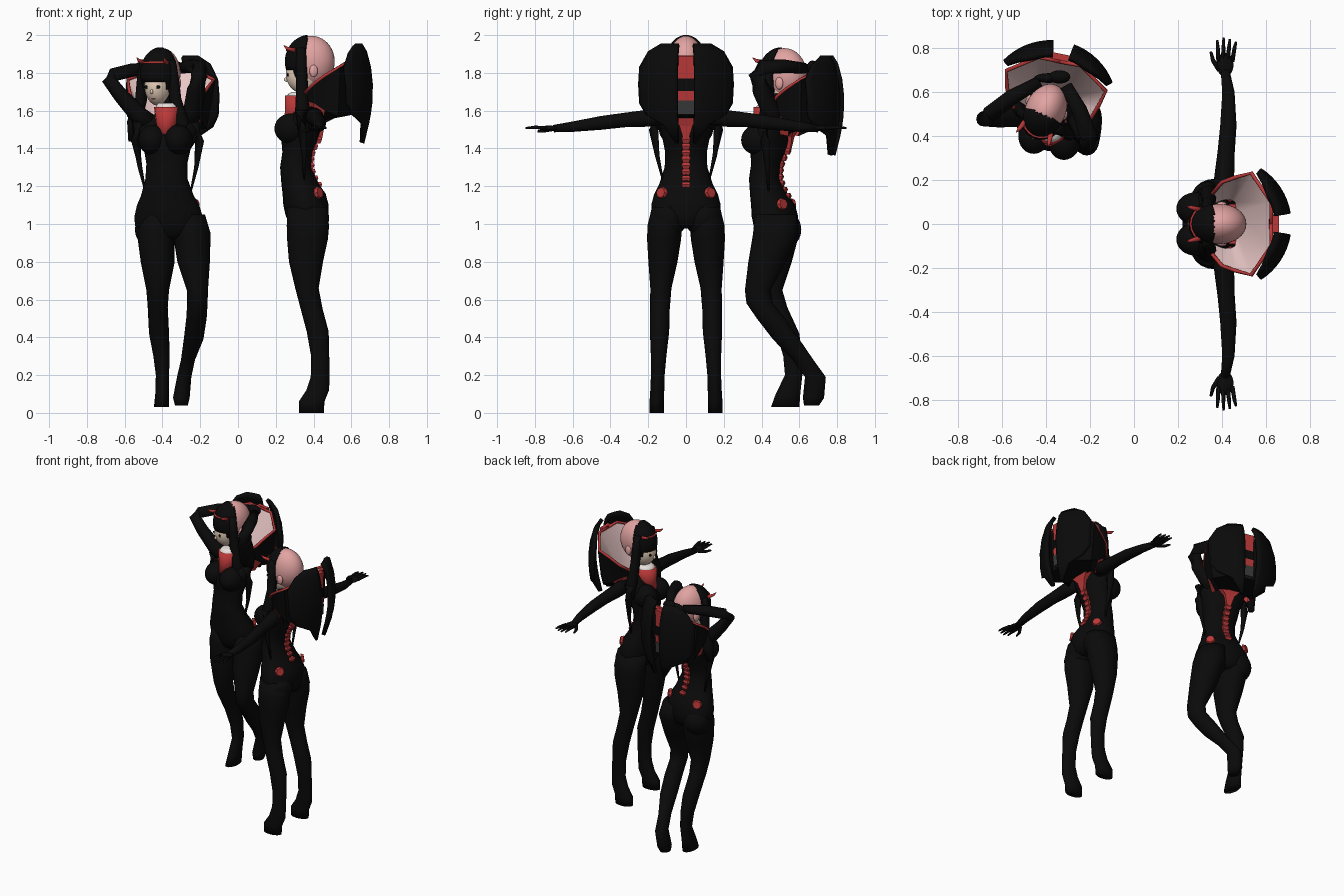
import bpy, bmesh
from math import sin, cos, pi, radians
from mathutils import Matrix, Vector

cube = bpy.data.objects.get("Cube")
if cube:
    bpy.data.objects.remove(cube)


def material(name, r, g, b):
    m = bpy.data.materials.new(name)
    m.use_nodes = True
    m.diffuse_color = (r, g, b, 1)
    node = m.node_tree.nodes["Principled BSDF"]
    node.inputs["Base Color"].default_value = (r, g, b, 1)
    node.inputs["Roughness"].default_value = 0.8
    return m


BLACK = material("suit black", .003, .003, .003)
RED = material("armour red", .5, .04, .04)
PINK = material("scalp pink", .76, .37, .36)
PALE = material("lining pale pink", .82, .58, .57)
SKIN = material("face skin", .88, .69, .54)
WHITE = material("collar white", .85, .8, .77)
GREY = material("panel grey", .04, .04, .04)


def finish(bm, name, frame, mats, smooth=True):
    bmesh.ops.recalc_face_normals(bm, faces=bm.faces)
    bm.transform(frame)
    for f in bm.faces:
        f.smooth = smooth
    me = bpy.data.meshes.new(name)
    bm.to_mesh(me)
    bm.free()
    for m in mats:
        me.materials.append(m)
    ob = bpy.data.objects.new(name, me)
    bpy.context.collection.objects.link(ob)
    return ob


def bridge(bm, rings, closed=True):
    for a, b in zip(rings, rings[1:]):
        n = len(a)
        for i in range(n if closed else n - 1):
            j = (i + 1) % n
            bm.faces.new((a[i], a[j], b[j], b[i]))


def loft(name, frame, mat, sections, n=24, side=1):
    # stacked horizontal ellipses: x, y, z, half width, half depth
    bm = bmesh.new()
    rings = [[bm.verts.new((side * x + rx * cos(2 * pi * i / n), y + ry * sin(2 * pi * i / n), z))
              for i in range(n)] for x, y, z, rx, ry in sections]
    bridge(bm, rings)
    bm.faces.new(rings[0])
    bm.faces.new(rings[-1])
    return finish(bm, name, frame, [mat])


def tube(name, frame, mat, path, n=12, side=1):
    # round limb along a path of x, y, z, radius
    bm = bmesh.new()
    pts = [Vector((side * x, y, z)) for x, y, z, r in path]
    rings = []
    for k, p in enumerate(pts):
        d = (pts[min(k + 1, len(pts) - 1)] - pts[max(k - 1, 0)]).normalized()
        q = d.to_track_quat('Z', 'Y')
        r = path[k][3]
        rings.append([bm.verts.new(p + q @ Vector((r * cos(2 * pi * i / n), r * sin(2 * pi * i / n), 0)))
                      for i in range(n)])
    bridge(bm, rings)
    bm.faces.new(rings[0])
    bm.faces.new(rings[-1])
    return finish(bm, name, frame, [mat])


def ball(name, frame, mat, centre, radii, keep=None):
    bm = bmesh.new()
    bmesh.ops.create_uvsphere(bm, u_segments=32, v_segments=20, radius=1)
    bm.transform(Matrix.Translation(centre) @ Matrix.Diagonal((*radii, 1)))
    if keep:
        bad = [f for f in bm.faces if not keep(f.calc_center_median())]
        bmesh.ops.delete(bm, geom=bad, context='FACES')
    return finish(bm, name, frame, [mat])


def plate(name, frame, mat, rows, thick):
    # flat strip of rows: half width, y, z
    bm = bmesh.new()
    rings = [[bm.verts.new(c) for c in ((-w, y, z), (w, y, z), (w, y - thick, z), (-w, y - thick, z))]
             for w, y, z in rows]
    bridge(bm, rings)
    bm.faces.new(rings[0])
    bm.faces.new(rings[-1])
    return finish(bm, name, frame, [mat], False)


def hood(name, frame):
    # pale funnel inside, black outer wall with red front underside
    def ring(bm, half):
        full = [(-x, y, z) for x, y, z in reversed(half)] + half
        return [bm.verts.new(p) for p in full]
    neck = [(.05, .07, 1.6), (.1, .06, 1.6), (.11, .04, 1.6), (.11, .02, 1.61), (.08, -.05, 1.63)]
    rim = [(.1, .225, 1.885), (.232, .135, 1.83), (.212, .06, 1.785), (.19, 0, 1.74), (.13, -.05, 1.69)]
    base = [(.1, .215, 1.58), (.195, .13, 1.57), (.18, .06, 1.6), (.165, .0, 1.64), (.12, -.04, 1.65)]
    under = [(.03, .06, 1.56), (.1, .06, 1.55), (.13, .05, 1.53), (.13, .0, 1.54), (.08, -.03, 1.6)]
    bm = bmesh.new()
    bridge(bm, [ring(bm, neck), ring(bm, rim)], False)
    finish(bm, name + "hood_lining", frame, [PALE])
    bm = bmesh.new()
    edge = [(x * 1.03, y + .006, z) for x, y, z in rim]
    bridge(bm, [ring(bm, h) for h in (edge, base, under)], False)
    for f in bm.faces:
        c = f.calc_center_median()
        f.material_index = int(c.z < 1.63 and c.y < .07)
    finish(bm, name + "hood_wall", frame, [BLACK, RED], False)
    for s in (-1, 1):
        # red trim along the hood edge
        tube(name + "hood_trim", frame, RED, [(x, y, z, .009) for x, y, z in [(0, .225, 1.885)] + rim], 6, s)
        # curved blade behind the hood: height, radius, end angle
        bm = bmesh.new()
        rows = []
        for z, r, a in ((1.95, .235, 32), (1.91, .26, 48), (1.83, .281, 58), (1.74, .291, 57),
                        (1.64, .288, 56), (1.58, .28, 47), (1.53, .27, 26), (1.43, .245, 12)):
            rows.append([bm.verts.new((s * r * sin(t), .015 + r * cos(t), z))
                         for t in (radians(9 + (a - 9) * i / 8) for i in range(9))])
        bridge(bm, rows, False)
        ob = finish(bm, name + "hood_blade", frame, [BLACK])
        mod = ob.modifiers.new("thickness", 'SOLIDIFY')
        mod.thickness = .024
        mod.offset = 0
    # stacked panels between the blades
    for mat, lo, hi in ((RED, 1.77, 1.89), (BLACK, 1.705, 1.77), (RED, 1.655, 1.705), (GREY, 1.58, 1.655)):
        plate(name + "hood_back_panel", frame, mat, [(.043, .255, lo), (.043, .26, hi)], .035)


def torso(name, frame):
    loft(name + "torso", frame, BLACK, [
        (0, -.03, .975, .05, .07), (0, -.03, 1.0, .14, .1), (0, -.035, 1.05, .182, .114),
        (0, -.04, 1.1, .184, .12), (0, -.05, 1.16, .168, .114), (0, -.07, 1.21, .142, .1),
        (0, -.095, 1.3, .113, .082), (0, -.085, 1.38, .11, .08), (0, -.075, 1.44, .122, .095),
        (0, -.07, 1.5, .133, .11), (0, -.05, 1.56, .16, .09), (0, -.02, 1.61, .14, .07),
        (0, -.02, 1.65, .06, .055), (0, -.02, 1.75, .045, .045)])
    # collar, white lining and red yoke
    loft(name + "collar", frame, RED, [(0, -.1, 1.525, .045, .06), (0, -.085, 1.6, .06, .07),
                                       (0, -.07, 1.68, .072, .085)], 10)
    loft(name + "collar_lining", frame, WHITE, [(0, -.065, 1.67, .062, .074), (0, -.065, 1.685, .062, .074),
                                                (0, -.06, 1.7, .05, .055)])
    plate(name + "back_yoke", frame, RED, [(.014, .045, 1.45), (.035, .058, 1.52), (.08, .075, 1.57),
                                           (.09, .07, 1.595)], .055)
    # segmented spine
    for k in range(8):
        z = 1.205 + k * .034
        y = -.002 + 2.9 * (z - 1.325) ** 2
        plate(name + "spine_segment", frame, RED, [(.015, y - .002, z - .016), (.024, y + .006, z + .004),
                                                   (.018, y, z + .018)], .03)
    for s in (-1, 1):
        ball(name + "bust", frame, BLACK, (s * .07, -.12, 1.505), (.074, .087, .08))
        ball(name + "glute", frame, BLACK, (s * .09, -.01, 1.03), (.095, .092, .1))
        tilt = Vector((s * .6, .8, .15)).to_track_quat('Z', 'Y').to_matrix().to_4x4()
        bm = bmesh.new()
        bmesh.ops.create_cone(bm, cap_ends=True, segments=8, radius1=.034, radius2=.027, depth=.018)
        bm.transform(Matrix.Translation((s * .13, .028, 1.165)) @ tilt)
        finish(bm, name + "hip_button", frame, [RED], False)
        # thin lock hanging beside the waist
        tube(name + "long_lock", frame, BLACK, [(.16, -.06, 1.6, .035), (.172, -.06, 1.5, .025),
             (.152, -.05, 1.36, .012), (.12, -.05, 1.22, .004)], 8, s)


def head(name, frame):
    ball(name + "scalp", frame, PINK, (0, -.01, 1.86), (.092, .122, .136))
    ball(name + "face", frame, SKIN, (0, -.05, 1.795), (.072, .097, .105))
    hair = ball(name + "front_hair", frame, BLACK, (0, -.02, 1.86), (.108, .132, .142),
                lambda c: c.y < -.035 and c.z > (1.815 if abs(c.x) < .07 else 1.73))
    hair.modifiers.new("thickness", 'SOLIDIFY').thickness = .015
    ball(name + "nose", frame, SKIN, (0, -.145, 1.765), (.008, .011, .012))
    ball(name + "mouth", frame, RED, (0, -.122, 1.728), (.012, .004, .003))
    # red band over the fringe
    band = [(.099 * sin(t), -.02 - .121 * cos(t), 1.92, .006) for t in (radians(a) for a in range(-45, 46, 15))]
    tube(name + "hair_band", frame, RED, band, 6)
    for s in (-1, 1):
        ball(name + "eye", frame, BLACK, (s * .032, -.136, 1.79), (.015, .005, .009))
        ball(name + "ear", frame, PINK, (s * .09, .0, 1.81), (.012, .022, .032))
        tube(name + "horn", frame, RED, [(.065, -.1, 1.92, .013), (.075, -.14, 1.93, .009),
                                         (.08, -.158, 1.945, .002)], 8, s)
        tube(name + "side_lock", frame, BLACK, [(.075, -.065, 1.93, .026), (.09, -.065, 1.83, .03),
             (.1, -.06, 1.72, .032), (.14, -.06, 1.6, .038), (.15, -.065, 1.5, .02)], 10, s)


# straight figure with spread arms
frame = Matrix.Translation((.4, 0, 0)) @ Matrix.Rotation(-pi / 2, 4, 'Z')
torso("straight_", frame)
hood("straight_", frame)
head("straight_", frame)
for s in (-1, 1):
    loft("straight_leg", frame, BLACK, [
        (.155, -.012, 0, .038, .066), (.155, -.01, .06, .038, .068), (.152, .022, .12, .037, .06),
        (.15, .035, .19, .036, .05), (.145, .035, .3, .041, .048), (.14, .022, .43, .051, .058),
        (.138, -.01, .55, .052, .058), (.133, -.035, .66, .056, .062), (.122, -.04, .8, .077, .09),
        (.116, -.032, .92, .09, .108), (.112, -.03, .99, .092, .112), (.095, -.035, 1.09, .085, .105)], 20, s)
    tube("straight_arm", frame, BLACK, [(.12, 0, 1.575, .05), (.2, .01, 1.56, .046), (.33, .02, 1.55, .039),
         (.45, .03, 1.535, .037), (.6, .03, 1.515, .028), (.7, .015, 1.505, .02)], 14, s)
    ball("straight_palm", frame, BLACK, (s * .725, .015, 1.507), (.055, .038, .014))
    for k in range(4):
        y = -.015 + k * .021
        tip = .852 - .012 * abs(k - 1.2)
        tube("straight_finger", frame, BLACK, [(.74, y, 1.508, .01), (.8, y * 1.2, 1.512, .009),
                                               (tip, y * 1.35, 1.508, .005)], 8, s)
    tube("straight_thumb", frame, BLACK, [(.7, -.01, 1.505, .012), (.745, -.04, 1.495, .01),
                                          (.785, -.05, 1.49, .006)], 8, s)

# posed figure with hands behind the head
torso("posed_", Matrix.Translation((-.36, .51, -.06)) @ Matrix.Rotation(-.2, 4, 'Z'))
hood("posed_", Matrix.Translation((-.382, .52, -.065)) @ Matrix.Rotation(-.2, 4, 'Z'))
head("posed_", Matrix.Translation((-.398, .53, -.065)) @ Matrix.Rotation(-.42, 4, 'Z'))
world = Matrix.Identity(4)
loft("posed_right_leg", world, BLACK, [
    (-.405, .525, .03, .04, .075), (-.402, .54, .1, .036, .065), (-.4, .57, .2, .035, .046),
    (-.405, .565, .3, .043, .05), (-.418, .54, .42, .053, .06), (-.425, .47, .56, .053, .066),
    (-.425, .44, .65, .06, .07), (-.425, .455, .8, .09, .105), (-.435, .48, .95, .1, .12),
    (-.425, .475, 1.05, .085, .11)], 20)
loft("posed_left_leg", world, BLACK, [
    (-.3, .665, .04, .034, .04), (-.3, .675, .08, .044, .056), (-.285, .685, .19, .038, .055),
    (-.265, .62, .28, .037, .055), (-.235, .53, .39, .052, .07), (-.22, .45, .5, .054, .075),
    (-.215, .39, .58, .054, .07), (-.215, .38, .65, .056, .068), (-.235, .43, .8, .086, .1),
    (-.245, .475, .95, .1, .12), (-.265, .475, 1.05, .09, .11)], 20)
tube("posed_right_arm", world, BLACK, [(-.45, .5, 1.52, .05), (-.53, .49, 1.58, .048), (-.62, .48, 1.68, .04),
     (-.685, .48, 1.765, .036), (-.66, .5, 1.79, .036), (-.56, .575, 1.815, .036), (-.43, .65, 1.82, .026)])
tube("posed_left_arm", world, BLACK, [(-.27, .48, 1.52, .05), (-.24, .45, 1.6, .05), (-.22, .4, 1.71, .05),
     (-.205, .375, 1.79, .045), (-.205, .4, 1.83, .04), (-.25, .52, 1.835, .036), (-.31, .63, 1.825, .028)])
ball("posed_right_hand", world, BLACK, (-.39, .665, 1.82), (.065, .022, .035))
ball("posed_left_hand", world, BLACK, (-.34, .67, 1.83), (.05, .03, .035))
